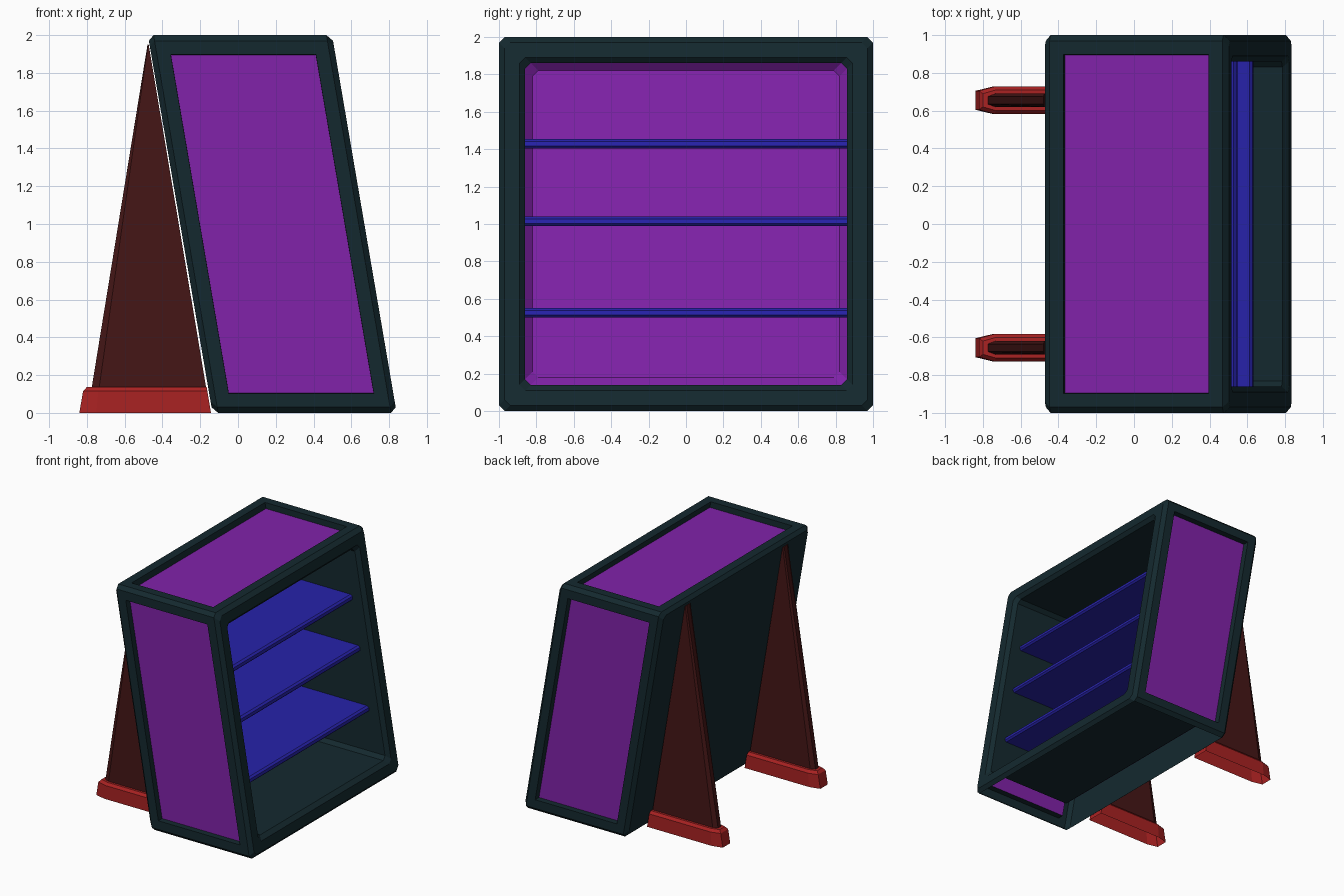
import bpy, bmesh

if "Cube" in bpy.data.objects:
    bpy.data.objects.remove(bpy.data.objects["Cube"])

SHEAR = 0.171  # backward lean of the case per unit of height


def material(name, rgb):
    m = bpy.data.materials.new(name)
    m.diffuse_color = (*rgb, 1)
    m.use_nodes = True
    m.node_tree.nodes["Principled BSDF"].inputs["Base Color"].default_value = m.diffuse_color
    return m


TEAL = material("dark_teal", (0.007, 0.022, 0.028))
PURPLE = material("purple", (0.22, 0.016, 0.4))
BLUE = material("blue", (0.02, 0.016, 0.4))
RED = material("red", (0.4, 0.016, 0.016))
BROWN = material("dark_brown", (0.06, 0.008, 0.008))


def loft(bm, rings, start=True, end=True):
    """Skin a list of equal-length point rings; returns the end cap."""
    vs = [[bm.verts.new(p) for p in r] for r in rings]
    for a, b in zip(vs, vs[1:]):
        for i in range(len(a)):
            j = (i + 1) % len(a)
            bm.faces.new((a[i], a[j], b[j], b[i]))
    if start:
        bm.faces.new(vs[0][::-1])
    cap = bm.faces.new(vs[-1]) if end else None
    bmesh.ops.recalc_face_normals(bm, faces=bm.faces)
    return cap


def finish(bm, name, mats, shear=0.0):
    for v in bm.verts:
        v.co.x -= shear * v.co.z
    me = bpy.data.meshes.new(name)
    bm.to_mesh(me)
    bm.free()
    for m in mats:
        me.materials.append(m)
    ob = bpy.data.objects.new(name, me)
    bpy.context.collection.objects.link(ob)
    return ob


def octagon(x, h, c=0.03):
    """Square ring of half size h with cut corners, standing at x."""
    k = h - c
    pts = [(h, -k), (h, k), (k, h), (-k, h), (-h, k), (-h, -k), (-k, -h), (k, -h)]
    return [(x, y, 1 + z) for y, z in pts]


# case: chamfered shell folding into the deep front opening
bm = bmesh.new()
back = loft(bm, [octagon(x, h) for x, h in (
    (-0.135, 0.97), (-0.105, 1), (0.81, 1), (0.84, 0.97),
    (0.84, 0.89), (0.81, 0.86), (0.04, 0.86), (0.0, 0.82))])
back.material_index = 1
for e in back.edges:  # purple back with its sloped border
    for f in e.link_faces:
        f.material_index = 1
# open underside
bm.faces.ensure_lookup_table()
bmesh.ops.delete(bm, geom=[f for f in bm.faces if f.calc_center_median().z < 0.005],
                 context='FACES')
# recessed purple panels on both sides and the top
panels = [f for f in bm.faces if f.calc_area() > 1 and (
    abs(f.calc_center_median().y) > 0.99 or f.calc_center_median().z > 1.99)]
bmesh.ops.inset_individual(bm, faces=panels, thickness=0.104, depth=0)
bmesh.ops.inset_individual(bm, faces=panels, thickness=0.001, depth=-0.05)
for f in panels:
    f.material_index = 1
finish(bm, "case", [TEAL, PURPLE], SHEAR)

# shelves
for i, z in enumerate((0.525, 1.015, 1.43)):
    prof = [(0.0, -0.025), (0.705, -0.025), (0.72, -0.012),
            (0.72, 0.012), (0.705, 0.025), (0.0, 0.025)]
    bm = bmesh.new()
    loft(bm, [[(x, y, z + dz) for x, dz in prof] for y in (-0.86, 0.86)])
    finish(bm, f"shelf_{i + 1}", [BLUE], SHEAR)


def plan(x0, x1, z, w, tip, taper, yc, lean=0.0):
    """Horizontal outline with a narrowed nose at x0."""
    pts = [(x1, w), (x0 + taper, w), (x0, tip), (x0, -tip), (x0 + taper, -w), (x1, -w)]
    return [(x, yc + y, z) for x, y in pts]


for side, yc in (("front", -0.655), ("back", 0.655)):
    # tapering support leg behind the case
    bm = bmesh.new()
    loft(bm, [plan(-0.78, -0.163, 0.1, 0.035, 0.02, 0.04, yc),
              plan(-0.479, -0.473, 1.95, 0.035, 0.02, 0.003, yc)])
    finish(bm, f"{side}_leg", [BROWN])

    # hollow foot
    bm = bmesh.new()
    loft(bm, [plan(-0.84, -0.143, 0.0, 0.072, 0.05, 0.09, yc),
              plan(-0.82, -0.162, 0.115, 0.072, 0.05, 0.08, yc),
              plan(-0.80, -0.166, 0.137, 0.055, 0.035, 0.07, yc),
              plan(-0.78, -0.166, 0.137, 0.035, 0.02, 0.04, yc)],
         start=False)
    finish(bm, f"{side}_foot", [RED])
